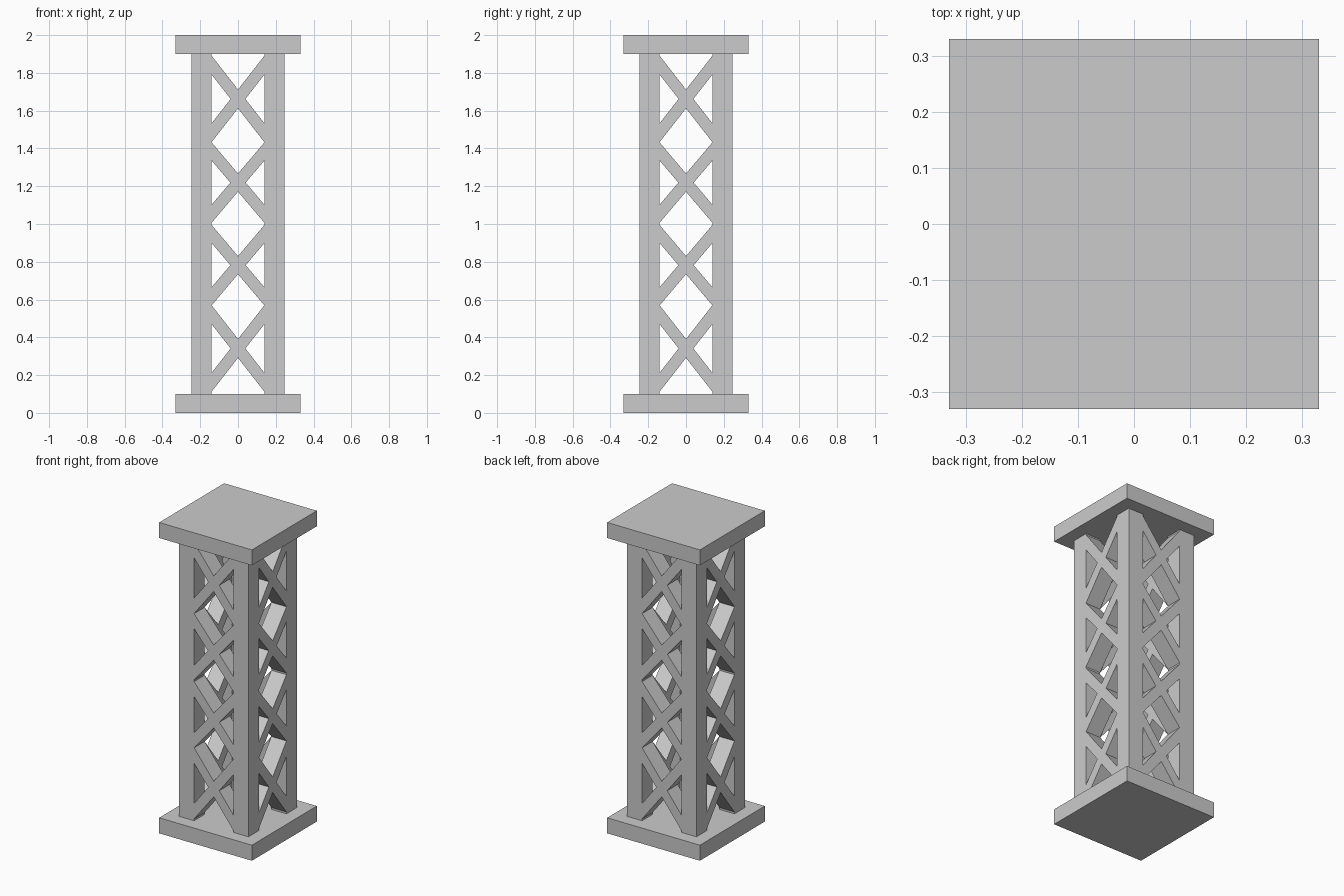
import bpy, bmesh
from mathutils import Matrix
from math import pi

if "Cube" in bpy.data.objects:
    bpy.data.objects.remove(bpy.data.objects["Cube"])

OUT, INN = 0.247, 0.14      # outer and inner half-widths of the tower walls
Z0, Z1 = 0.1, 1.9           # top of base plate, underside of cap plate


def finish(name, bm):
    bmesh.ops.recalc_face_normals(bm, faces=bm.faces[:])
    me = bpy.data.meshes.new(name)
    bm.to_mesh(me)
    bm.free()
    ob = bpy.data.objects.new(name, me)
    bpy.context.collection.objects.link(ob)
    return ob


def box(name, lo, hi):
    bm = bmesh.new()
    bmesh.ops.create_cube(bm, size=1)
    for v in bm.verts:
        v.co = [(l + h) / 2 + c * (h - l) for c, l, h in zip(v.co, lo, hi)]
    return finish(name, bm)


def cross(name, zc, slope, t, angle):
    # One X-shaped outline between the legs, extruded through the wall depth
    e = INN * slope
    right = [(0, t), (INN, e + t), (INN, e - t), (t / slope, 0),
             (INN, -e + t), (INN, -e - t), (0, -t)]
    outline = right + [(-x, z) for x, z in right[-2:0:-1]]
    bm = bmesh.new()
    face = bm.faces.new([bm.verts.new((x, -OUT, zc + z)) for x, z in outline])
    ext = bmesh.ops.extrude_face_region(bm, geom=[face], use_keep_orig=True)
    moved = [g for g in ext["geom"] if isinstance(g, bmesh.types.BMVert)]
    bmesh.ops.translate(bm, verts=moved, vec=(0, OUT - INN, 0))
    bmesh.ops.rotate(bm, verts=bm.verts[:], cent=(0, 0, 0),
                     matrix=Matrix.Rotation(angle, 3, 'Z'))
    return finish(name, bm)


# Base and cap plates
box("base_plate", (-0.33, -0.33, 0), (0.33, 0.33, Z0))
box("cap_plate", (-0.33, -0.33, Z1), (0.33, 0.33, 2))

# Four square corner legs
for sx in (-1, 1):
    for sy in (-1, 1):
        xs = sorted((sx * INN, sx * OUT))
        ys = sorted((sy * INN, sy * OUT))
        box("corner_leg", (xs[0], ys[0], Z0), (xs[1], ys[1], Z1))

# Four cross braces on each of the four sides
for side in range(4):
    for zc, slope, t in ((0.341, 1.28, 0.05), (0.782, 1.18, 0.048),
                         (1.219, 1.18, 0.048), (1.662, 1.28, 0.05)):
        cross("cross_brace", zc, slope, t, side * pi / 2)
